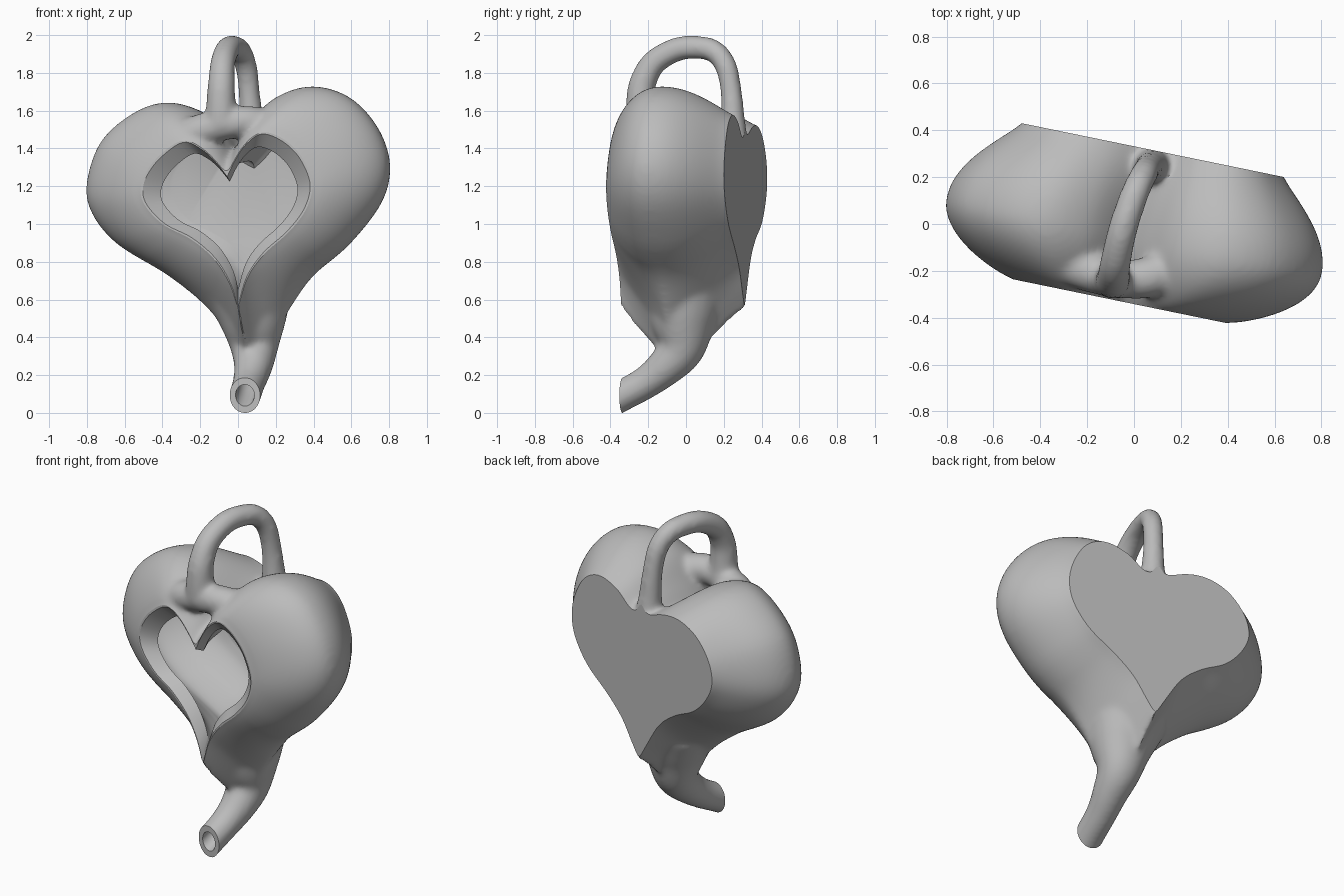
import bpy, bmesh, math
from mathutils import Vector, Matrix

if "Cube" in bpy.data.objects:
    bpy.data.objects.remove(bpy.data.objects["Cube"])

TURN = math.radians(11.6)      # the pot stands turned about z
PEAK = -.05                    # depth of the fullest section
F_DEPTH, B_DEPTH = .285, .375  # from there to the front and back faces

# Heart outlines (x, z): tip -> left lobe -> notch, and notch -> right lobe -> tip
FRONT_L = [(.067, .55), (.03, .68), (-.055, .82), (-.185, .93), (-.325, 1.0), (-.42, 1.09), (-.455, 1.17),
           (-.435, 1.26), (-.36, 1.36), (-.235, 1.445), (-.135, 1.41), (-.055, 1.34), (.01, 1.26)]
FRONT_R = [(.01, 1.26), (.06, 1.36), (.12, 1.44), (.2, 1.49), (.3, 1.46), (.395, 1.38), (.455, 1.27),
           (.466, 1.18), (.425, 1.07), (.335, .96), (.21, .85), (.118, .72), (.067, .55)]
MID_L = [(.08, .22), (-.05, .42), (-.17, .57), (-.38, .74), (-.64, .9), (-.775, 1.06), (-.805, 1.22),
         (-.73, 1.44), (-.56, 1.59), (-.38, 1.65), (-.2, 1.605), (-.07, 1.5), (0, 1.4)]
MID_R = [(0, 1.4), (.08, 1.52), (.2, 1.665), (.4, 1.735), (.605, 1.68), (.76, 1.52), (.828, 1.32),
         (.782, 1.12), (.61, .9), (.415, .73), (.29, .55), (.19, .37), (.08, .22)]
BACK_L = [(.04, .56), (-.03, .68), (-.13, .83), (-.26, .93), (-.4, 1.0), (-.5, 1.1), (-.556, 1.22),
          (-.53, 1.35), (-.43, 1.47), (-.3, 1.525), (-.17, 1.52), (-.03, 1.47), (.06, 1.44)]
BACK_R = [(.06, 1.44), (.13, 1.48), (.22, 1.55), (.36, 1.585), (.48, 1.53), (.56, 1.4), (.587, 1.27),
          (.56, 1.14), (.46, 1.0), (.3, .88), (.18, .77), (.1, .65), (.04, .56)]


def smooth_path(pts, steps):
    """Catmull-Rom resampling of tuples of any length."""
    p = [pts[0]] + list(pts) + [pts[-1]]
    out = []
    for i in range(1, len(p) - 2):
        for k in range(steps):
            t = k / steps
            out.append(tuple(0.5 * (2 * b + (c - a) * t + (2 * a - 5 * b + 4 * c - d) * t * t
                                    + (3 * b - a - 3 * c + d) * t ** 3)
                             for a, b, c, d in zip(*p[i - 1:i + 3])))
    return out + [tuple(pts[-1])]


def heart(left, right):
    return smooth_path(left, 5)[:-1] + smooth_path(right, 5)[:-1]


FRONT, MID, BACK = heart(FRONT_L, FRONT_R), heart(MID_L, MID_R), heart(BACK_L, BACK_R)


def section(y, w, wt, s=1.0, dip=0.0):
    """Heart ring at depth y: w = bulge, wt = bulge at the tip, s = inset scale, dip = lowered notch."""
    face = FRONT if y < PEAK else BACK
    ring = []
    for (ax, az), (bx, bz) in zip(face, MID):
        b = min(1, max(0, (.8 - bz) / .4))
        k = w + (wt - w) * b
        x, z = ax + (bx - ax) * k, az + (bz - az) * k
        if z > 1.2:
            z -= dip * max(0, 1 - abs(x) / .4)
        ring.append(Vector((.02 + (x - .02) * s, y, 1.11 + (z - 1.11) * s)))
    return ring


def skin(bm, rings):
    """Closed skin over a row of rings, with end caps."""
    vs = [[bm.verts.new(c) for c in r] for r in rings]
    n = len(vs[0])
    faces = []
    for a, b in zip(vs, vs[1:]):
        for i in range(n):
            faces.append(bm.faces.new((a[i], a[(i + 1) % n], b[(i + 1) % n], b[i])))
    caps = [bm.faces.new(vs[0]), bm.faces.new(vs[-1])]
    bmesh.ops.recalc_face_normals(bm, faces=faces + caps)
    bmesh.ops.triangulate(bm, faces=caps)


def tube(bm, pts, ref, sides=24):
    """Round tube along (x, y, z, radius) points."""
    p = smooth_path(pts, 6)
    rings = []
    for i, q in enumerate(p):
        t = Vector(p[min(i + 1, len(p) - 1)][:3]) - Vector(p[max(i - 1, 0)][:3])
        t.normalize()
        u = (ref - t * ref.dot(t)).normalized()
        v = t.cross(u)
        rings.append([Vector(q[:3]) + (u * math.cos(a) + v * math.sin(a)) * q[3]
                      for a in (2 * math.pi * k / sides for k in range(sides))])
    skin(bm, rings)


def local(pts):
    """Turn standing positions into the pot's own frame."""
    m = Matrix.Rotation(TURN, 3, 'Z')
    return [tuple(m @ Vector(p[:3])) + (p[3],) for p in pts]


def make(name, bm):
    me = bpy.data.meshes.new(name)
    bm.to_mesh(me)
    bm.free()
    ob = bpy.data.objects.new(name, me)
    bpy.context.scene.collection.objects.link(ob)
    return ob


def box(name, centre, size):
    bm = bmesh.new()
    bmesh.ops.create_cube(bm, size=1, matrix=Matrix.Translation(centre) @ Matrix.Diagonal((*size, 1)))
    return make(name, bm)


X, Z = Vector((1, 0, 0)), Vector((0, 0, 1))

# Heart body
bm = bmesh.new()
rings = [section(-.40, -.4, -.23)]
for k in range(24):
    t = 1 - k / 24
    rings.append(section(PEAK - F_DEPTH * t, (1 - t * t) ** .78, 1 - t))
for k in range(17):
    t = k / 16
    rings.append(section(PEAK + .001 + (B_DEPTH - .001) * t, (1 - t * t) ** 1.2, 1 - t))
rings.append(section(.40, -.3, -.2))
skin(bm, rings)

# Spout
spout = [(.105, -.42, .045, .085), (.104, -.335, .093, .085), (.10, -.2, .165, .087), (.10, -.09, .25, .102),
         (.09, -.01, .35, .128), (.08, .0, .5, .182), (.06, .0, .66, .24)]
tube(bm, spout, X)

# Handle
tube(bm, local([(-.09, -.235, 1.53, .085), (-.09, -.24, 1.65, .078), (-.088, -.23, 1.75, .072),
                (-.08, -.17, 1.86, .067), (-.055, -.05, 1.93, .064), (-.022, .06, 1.941, .062),
                (.012, .15, 1.92, .06), (.043, .212, 1.84, .058), (.06, .24, 1.7, .057),
                (.07, .248, 1.55, .066), (.08, .25, 1.4, .085)]), X)

# Bridge joining the lobes under the handle
tube(bm, local([(-.38, -.12, 1.41, .1), (-.21, -.195, 1.495, .09), (-.08, -.232, 1.53, .082),
                (.05, -.23, 1.545, .088), (.2, -.18, 1.5, .1)]), Z)
pot = make("heart_pot", bm)

# Cutters: slab that trims both faces flat, and a block that trims the spout end
slab = box("slab_cutter", (0, -.005, 1), (4, .66, 4))
spout_trim = box("spout_cutter", (.1, -.522, .1), (1, .4, .5))

# Cutter: hollow inside with a sloped rim (depth, bulge, scale, notch dip)
bm = bmesh.new()
inner = smooth_path([(-.275, 0, .80, 0), (-.23, .45, .83, .02), (-.16, .74, .86, .04), (PEAK, 1, .88, .045),
                     (.08, .8, .88, .045), (.16, .55, .86, .045), (.215, .35, .8, .045),
                     (.245, .22, .68, .045)], 5)
skin(bm, [section(-.36, 0, 0, 1.055), section(-.335, 0, 0, .98)]
     + [section(y, w, w * .3, s, d) for y, w, s, d in inner])
hollow = make("hollow_cutter", bm)

# Cutter: bore of the spout
bm = bmesh.new()
tube(bm, [(x, y, z, r * f) for (x, y, z, r), f in
          zip(spout, (.6, .6, .58, .56, .55, .58, .6))], X)
bore = make("bore_cutter", bm)

# Blend the outer parts, then cut
rm = pot.modifiers.new("blend", 'REMESH')
rm.mode = 'VOXEL'
rm.voxel_size = .014
sm = pot.modifiers.new("soften", 'SMOOTH')
sm.factor, sm.iterations = .5, 16
cutters = ((slab, 'INTERSECT'), (spout_trim, 'DIFFERENCE'), (hollow, 'DIFFERENCE'), (bore, 'DIFFERENCE'))
for cutter, op in cutters:
    cutter.hide_render = True
    b = pot.modifiers.new(cutter.name, 'BOOLEAN')
    b.operation, b.solver, b.object = op, 'EXACT', cutter

bpy.context.view_layer.update()
dg = bpy.context.evaluated_depsgraph_get()
result = bpy.data.meshes.new_from_object(pot.evaluated_get(dg))
pot.modifiers.clear()
pot.data = result
for cutter, op in cutters:
    bpy.data.objects.remove(cutter)

# Colour and shade: smooth walls, flat trimmed faces
clay = bpy.data.materials.new("grey_clay")
clay.diffuse_color = (.5, .5, .5, 1)
clay.use_nodes = True
clay.node_tree.nodes["Principled BSDF"].inputs["Base Color"].default_value = clay.diffuse_color
result.materials.clear()
result.materials.append(clay)
result.shade_smooth()
result.set_sharp_from_angle(angle=math.radians(32))
for f in result.polygons:
    f.material_index = 0
    if abs(f.normal.y) > .9995 and abs(f.center.y) > .315:
        f.use_smooth = False

# Turn and stand on the ground
result.transform(Matrix.Rotation(-TURN, 4, 'Z'))
low = min(v.co.z for v in result.vertices)
result.transform(Matrix.Translation((0, 0, -low)))
